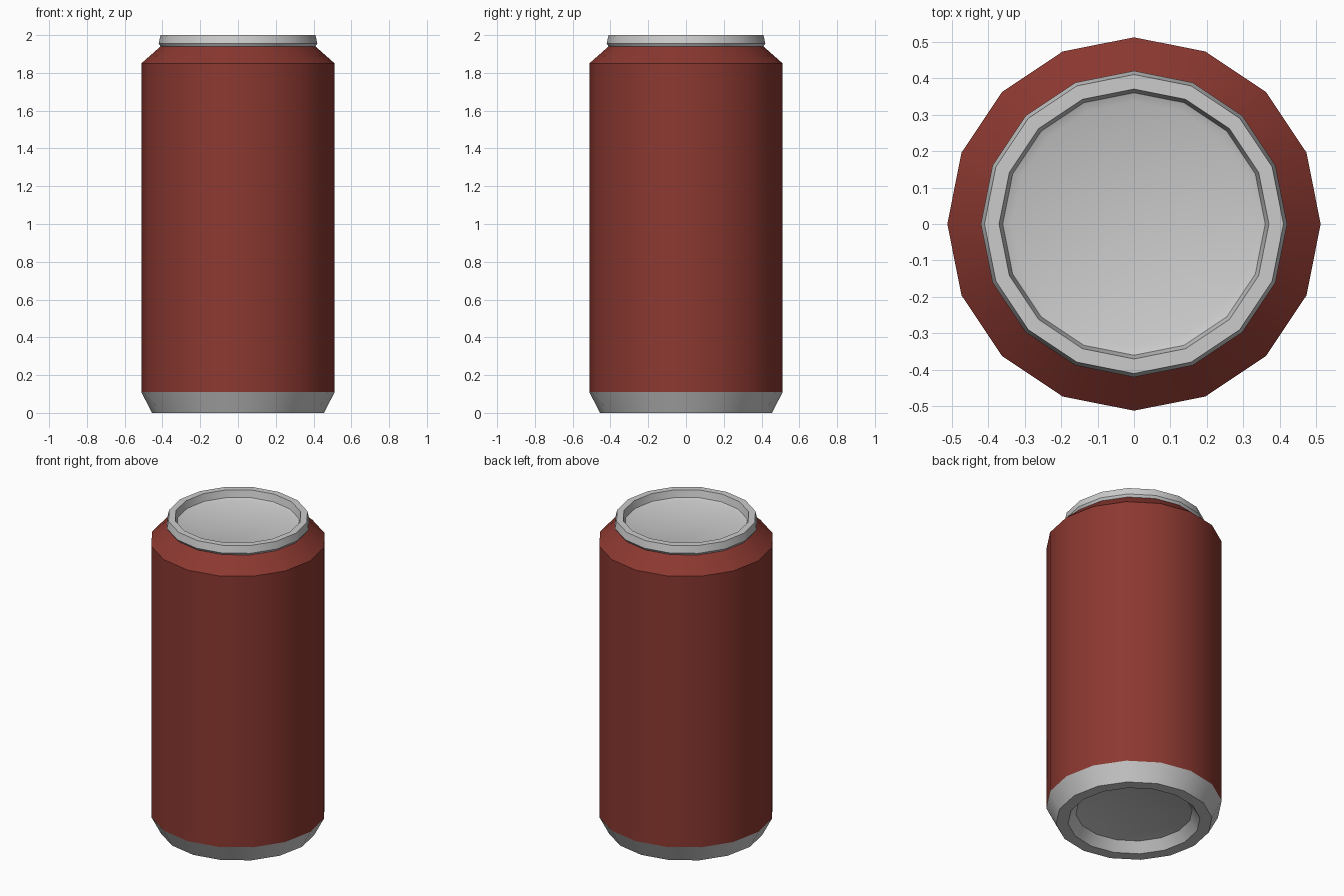
import bpy, bmesh, math

if "Cube" in bpy.data.objects:
    bpy.data.objects.remove(bpy.data.objects["Cube"])

SIDES = 16


def lathe(name, profile, color=None):
    """Revolve an (radius, z) profile; radius 0 closes the surface at the axis."""
    bm = bmesh.new()
    rings = []
    for r, z in profile:
        if r == 0:
            rings.append([bm.verts.new((0, 0, z))] * SIDES)
        else:
            rings.append([bm.verts.new((r * math.cos(math.tau * i / SIDES),
                                        r * math.sin(math.tau * i / SIDES), z))
                          for i in range(SIDES)])
    for a, b in zip(rings, rings[1:]):
        for i in range(SIDES):
            j = (i + 1) % SIDES
            quad = [a[i], a[j], b[j], b[i]]
            bm.faces.new(list(dict.fromkeys(quad)))
    mesh = bpy.data.meshes.new(name)
    bm.to_mesh(mesh)
    bm.free()
    obj = bpy.data.objects.new(name, mesh)
    bpy.context.collection.objects.link(obj)
    if color:
        mat = bpy.data.materials.new(name + "_paint")
        mat.diffuse_color = color
        mat.use_nodes = True
        mat.node_tree.nodes["Principled BSDF"].inputs["Base Color"].default_value = mat.diffuse_color
        mesh.materials.append(mat)
    bpy.ops.object.select_all(action='DESELECT')
    obj.select_set(True)
    bpy.context.view_layer.objects.active = obj
    bpy.ops.object.shade_smooth_by_angle(angle=math.radians(40))
    return obj


# Base: domed recess, standing ring and flared foot
lathe("can_base", [(0, 0.09), (0.2, 0.085), (0.34, 0.06), (0.385, 0.0),
                   (0.455, 0.0), (0.512, 0.11)])

# Painted wall with sloped shoulder
lathe("can_body", [(0.512, 0.11), (0.512, 1.85), (0.41, 1.94)],
      (0.26, 0.04, 0.03, 1))

# Lid: neck, raised rim and sunken panel
lathe("can_lid", [(0.41, 1.94), (0.42, 1.955), (0.41, 2.0), (0.37, 2.0),
                  (0.36, 1.955), (0.335, 1.945), (0, 1.945)])
